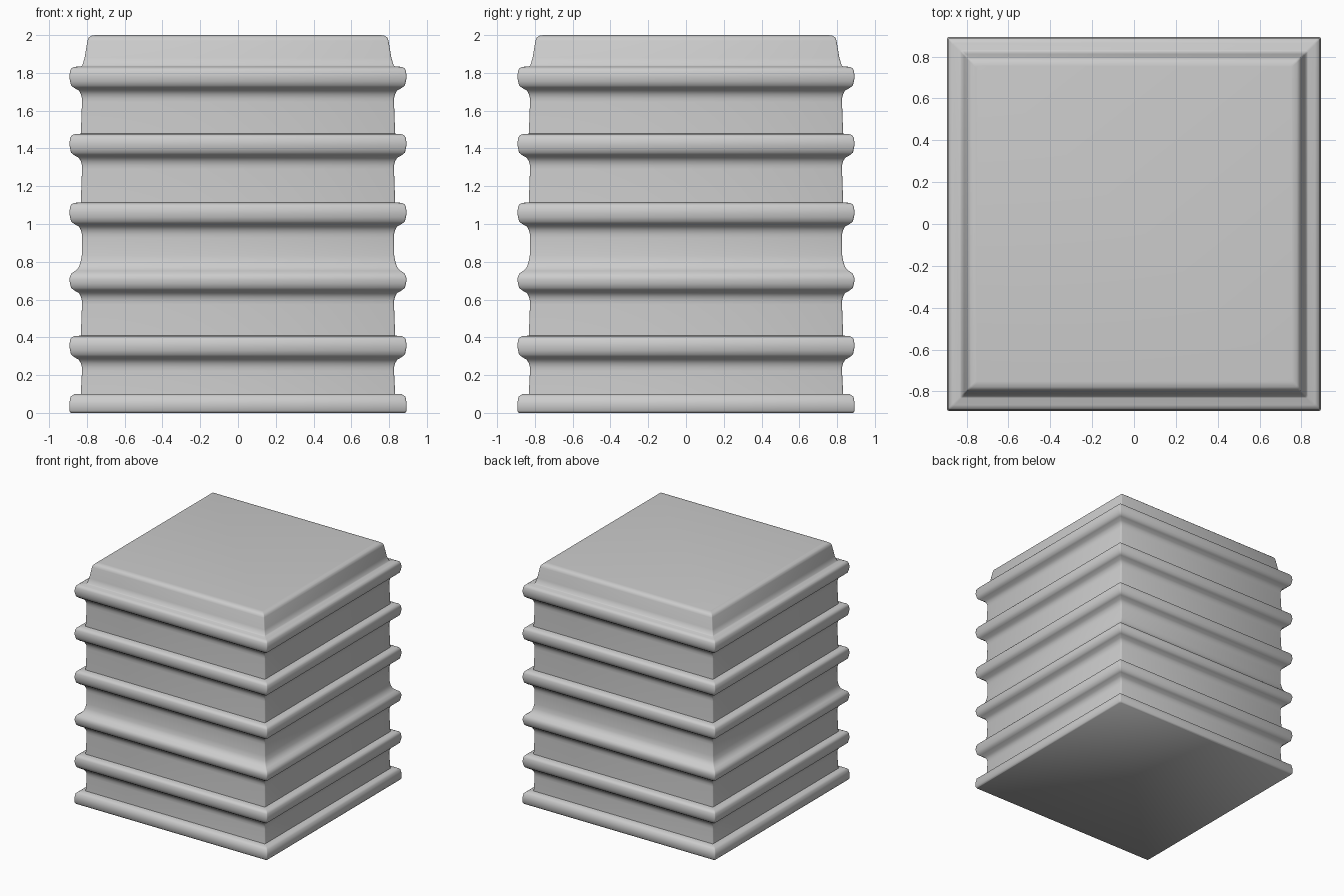
import bpy, bmesh, math

if "Cube" in bpy.data.objects:
    bpy.data.objects.remove(bpy.data.objects["Cube"])

# Profile as (half width, height), from the foot upwards
profile = [(0.885, 0.0), (0.893, 0.012), (0.893, 0.05), (0.887, 0.085),
           (0.868, 0.099), (0.832, 0.101)]

UNDERSIDE = [(0.826, -0.06), (0.826, -0.04), (0.831, -0.02), (0.842, 0.0), (0.868, 0.015),
             (0.884, 0.028), (0.889, 0.05), (0.893, 0.072)]
HARD_TOP = [(0.889, 0.105), (0.882, 0.118), (0.865, 0.126), (0.832, 0.128)]
SOFT_TOP = [(0.889, 0.09), (0.882, 0.104), (0.862, 0.118), (0.844, 0.135),
            (0.834, 0.162), (0.827, 0.20)]


def add_ridge(z, soft=False):
    for w, h in UNDERSIDE + (SOFT_TOP if soft else HARD_TOP):
        profile.append((w, z + h))


# Five raised bands; the second has a softly blended top
for z in (0.281, 0.634, 0.986, 1.350, 1.706):
    add_ridge(z, soft=(z == 0.634))

# Tapered cap with an eased rim
profile += [(0.824, 1.84), (0.812, 1.88), (0.797, 1.97), (0.791, 1.986),
            (0.779, 1.996), (0.755, 2.0)]


def square_ring(bm, w, z, r=0.008, steps=2):
    """Square loop with tiny rounded corners."""
    ring = []
    for k in range(4):
        base = math.pi / 2 * k
        cx = (w - r) * (1 if k in (0, 3) else -1)
        cy = (w - r) * (1 if k in (0, 1) else -1)
        for s in range(steps + 1):
            a = base + math.pi / 2 * s / steps
            ring.append(bm.verts.new((cx + r * math.cos(a), cy + r * math.sin(a), z)))
    return ring


bm = bmesh.new()
rings = [square_ring(bm, w, z) for w, z in profile]
for lo, hi in zip(rings, rings[1:]):
    n = len(lo)
    for i in range(n):
        j = (i + 1) % n
        bm.faces.new((lo[i], lo[j], hi[j], hi[i]))
bm.faces.new(rings[0][::-1])
bm.faces.new(rings[-1])
bmesh.ops.recalc_face_normals(bm, faces=bm.faces)

mesh = bpy.data.meshes.new("ribbed_block")
bm.to_mesh(mesh)
bm.free()
block = bpy.data.objects.new("ribbed_block", mesh)
bpy.context.collection.objects.link(block)
bpy.context.view_layer.objects.active = block
block.select_set(True)
bpy.ops.object.shade_smooth_by_angle(angle=math.radians(50))
